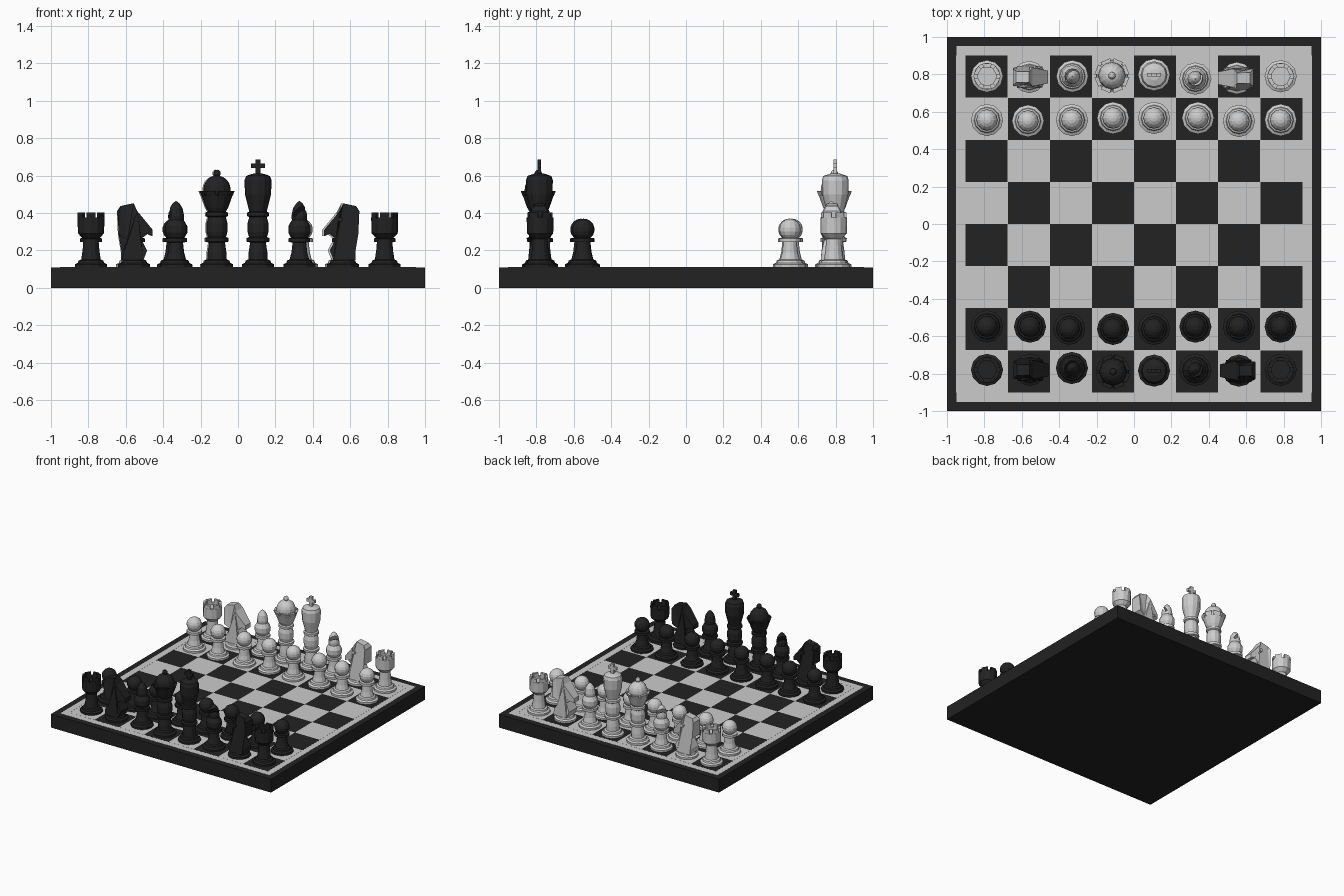
import bpy, bmesh
from math import sin, cos, pi, radians
from mathutils import Matrix, Vector

if "Cube" in bpy.data.objects:
    bpy.data.objects.remove(bpy.data.objects["Cube"])

dark = bpy.data.materials.new("dark")
dark.diffuse_color = (0.016, 0.016, 0.016, 1)
dark.use_nodes = True
dark.node_tree.nodes["Principled BSDF"].inputs["Base Color"].default_value = dark.diffuse_color
TOP = 0.111
SEG = 12


def lathe(bm, pts, n=SEG):
    rings = [[bm.verts.new((r * cos(2 * pi * k / n), r * sin(2 * pi * k / n), z))
              for k in range(n)] for r, z in pts]
    for a, b in zip(rings, rings[1:]):
        for k in range(n):
            j = (k + 1) % n
            bm.faces.new((a[k], a[j], b[j], b[k]))
    bmesh.ops.remove_doubles(bm, verts=[v for r in rings for v in r], dist=1e-5)


def box(bm, centre, size, rot=Matrix()):
    m = Matrix.Translation(centre) @ rot @ Matrix.Diagonal((*size, 1))
    bmesh.ops.create_cube(bm, size=1, matrix=m)


def arc(r, zc, a0, a1, n):
    """Profile points of a ball, from angle a0 to a1 in degrees."""
    out = []
    for i in range(n + 1):
        a = radians(a0 + (a1 - a0) * i / n)
        out.append((max(0, r * cos(a)), zc + r * sin(a)))
    return out


def crenels(bm, count, r0, r1, z0, z1, fill, r2=None):
    """Ring of upright blocks with gaps; r2 flares the outer top edge."""
    for i in range(count):
        c, h = 2 * pi * (i + 0.5) / count, pi / count * fill
        quads = []
        for z, ro in ((z0, r1), (z1, r2 or r1)):
            quads.append([bm.verts.new((r * cos(a), r * sin(a), z)) for r, a in
                          ((r0, c - h), (ro, c - h), (ro, c + h), (r0, c + h))])
        a, b = quads
        bm.faces.new(a[::-1])
        bm.faces.new(b)
        for k in range(4):
            bm.faces.new((a[k], a[(k + 1) % 4], b[(k + 1) % 4], b[k]))


FOOT = [(0, TOP), (.086, TOP), (.086, .126), (.07, .134), (.066, .146), (.052, .152)]
COLLAR = [(.058, .245), (.058, .265)]


def pawn(bm):
    lathe(bm, FOOT + [(.042, .19), (.036, .245)] + COLLAR + [(.036, .267)]
          + arc(.058, .312, -50, 90, 7))


def rook(bm):
    lathe(bm, FOOT + [(.045, .2), (.04, .262), (.05, .27), (.07, .292), (.072, .375),
                      (.05, .375), (.05, .36), (0, .36)])
    crenels(bm, 6, .05, .072, .37, .403, .68)


def bishop(bm):
    lathe(bm, FOOT + [(.042, .19), (.036, .243)] + COLLAR + [(.045, .268), (.059, .295),
          (.059, .33), (.045, .355), (.04, .362), (.042, .385), (.034, .425), (.017, .452), (0, .465)])


def body_high():
    return FOOT + [(.05, .19), (.042, .243), (.06, .247), (.062, .266), (.048, .272),
                   (.056, .3), (.056, .345), (.047, .378), (.058, .384), (.058, .402), (.047, .408)]


def queen(bm):
    lathe(bm, body_high() + [(.06, .43), (.083, .495), (.074, .5), (.072, .53)]
          + arc(.072, .528, 15, 78, 4) + [(.012, .6)] + arc(.02, .612, -45, 90, 4))
    crenels(bm, 8, .066, .083, .49, .518, .8, .094)


def king(bm):
    lathe(bm, body_high() + [(.052, .43), (.07, .5), (.072, .575), (.064, .598), (.03, .61), (0, .612)])
    box(bm, (0, 0, .645), (.026, .02, .085))
    box(bm, (0, 0, .653), (.074, .02, .024))


def knight(bm):
    lathe(bm, FOOT + [(0, .152)])
    # side outline: x, z, half thickness; the snout points to +x
    outline = [(-.066, .148, .06), (-.066, .19, .055), (-.035, .255, .04), (-.082, .285, .05),
               (-.088, .41, .045), (-.07, .437, .03), (-.002, .452, .028), (.018, .41, .05),
               (.1, .31, .034), (.1, .276, .034), (.05, .298, .045), (.038, .262, .042),
               (.07, .2, .055), (.05, .148, .06)]
    sides = [[bm.verts.new((x, s * w, z)) for x, z, w in outline] for s in (-1, 1)]
    a, b = sides
    n = len(a)
    for k in range(n):
        j = (k + 1) % n
        bm.faces.new((a[k], b[k], b[j], a[j]))
    bmesh.ops.triangulate(bm, faces=[bm.faces.new(a), bm.faces.new(b)])
    # eyes
    bmesh.ops.create_cone(bm, cap_ends=True, segments=8, radius1=.014, radius2=.014, depth=.108,
                          matrix=Matrix.Translation((.012, 0, .365)) @ Matrix.Rotation(pi / 2, 4, 'X'))


def finish(bm, name):
    bmesh.ops.recalc_face_normals(bm, faces=bm.faces)
    me = bpy.data.meshes.new(name)
    bm.to_mesh(me)
    bm.free()
    return me


def link(name, me):
    ob = bpy.data.objects.new(name, me)
    bpy.context.collection.objects.link(ob)
    return ob


def slit(me):
    """Cut the slanted slot in the bishop's head."""
    bm = bmesh.new()
    rot = Matrix.Rotation(radians(-45), 4, 'Z') @ Matrix.Rotation(radians(-125), 4, 'Y')
    d = rot @ Vector((1, 0, 0))
    box(bm, Vector((0, 0, .385)) + d * .06, (.12, .16, .02), rot)
    cutter, ob = link("slot_cutter", finish(bm, "slot_cutter")), link("tmp", me)
    cutter.hide_render = True
    mod = ob.modifiers.new("slot", 'BOOLEAN')
    mod.operation, mod.object, mod.solver = 'DIFFERENCE', cutter, 'EXACT'
    bpy.context.view_layer.update()
    out = bpy.data.meshes.new_from_object(ob.evaluated_get(bpy.context.evaluated_depsgraph_get()))
    bpy.data.objects.remove(ob)
    bpy.data.objects.remove(cutter)
    return out


# board slab
bm = bmesh.new()
box(bm, (0, 0, .055), (2, 2, .11))
slab = finish(bm, "board_slab")
slab.materials.append(dark)
link("board_slab", slab)

# light border strip around the squares
bm = bmesh.new()
for s in (-1, 1):
    box(bm, (0, s * .926, .1095), (1.9, .05, .003))
    box(bm, (s * .926, 0, .1095), (.05, 1.802, .003))
link("board_border", finish(bm, "board_border"))

# squares
for name, parity in (("light_squares", 0), ("dark_squares", 1)):
    bm = bmesh.new()
    for i in range(8):
        for j in range(8):
            if (i + j) % 2 == parity:
                box(bm, (-.7875 + .225 * i, -.7875 + .225 * j, .1095), (.225, .225, .003))
    me = finish(bm, name)
    if parity:
        me.materials.append(dark)
    link(name, me)

# piece meshes in both colours
kinds = {"pawn": pawn, "rook": rook, "knight": knight, "bishop": bishop, "queen": queen, "king": king}
meshes = {}
for name, build in kinds.items():
    bm = bmesh.new()
    build(bm)
    me = finish(bm, name)
    if name == "bishop":
        me = slit(me)
    meshes["light", name] = me
    meshes["dark", name] = me.copy()
    meshes["dark", name].materials.clear()
    meshes["dark", name].materials.append(dark)

# placement: slightly uneven, as set by hand
back = ["rook", "knight", "bishop", "queen", "king", "bishop", "knight", "rook"]
rows = [
    ("light", back, (-.786, -.56, -.33, -.118, .107, .328, .55, .784), (.79, .786, .79, .793, .798, .777, .78, .79)),
    ("light", ["pawn"] * 8, (-.786, -.567, -.332, -.112, .107, .342, .561, .784), (.556, .551, .556, .567, .567, .567, .551, .556)),
    ("dark", ["pawn"] * 8, (-.786, -.556, -.346, -.112, .107, .328, .561, .784), (-.547, -.549, -.56, -.561, -.561, -.549, -.549, -.549)),
    ("dark", back, (-.786, -.556, -.332, -.112, .107, .328, .561, .784), (-.78, -.78, -.77, -.79, -.784, -.78, -.784, -.78)),
]
for colour, names, xs, ys in rows:
    for i, (name, x, y) in enumerate(zip(names, xs, ys)):
        ob = link(f"{colour}_{name}_{i + 1}", meshes[colour, name])
        ob.location = (x, y, 0)
        if name in ("knight", "bishop") and x > 0:
            ob.rotation_euler.z = pi
